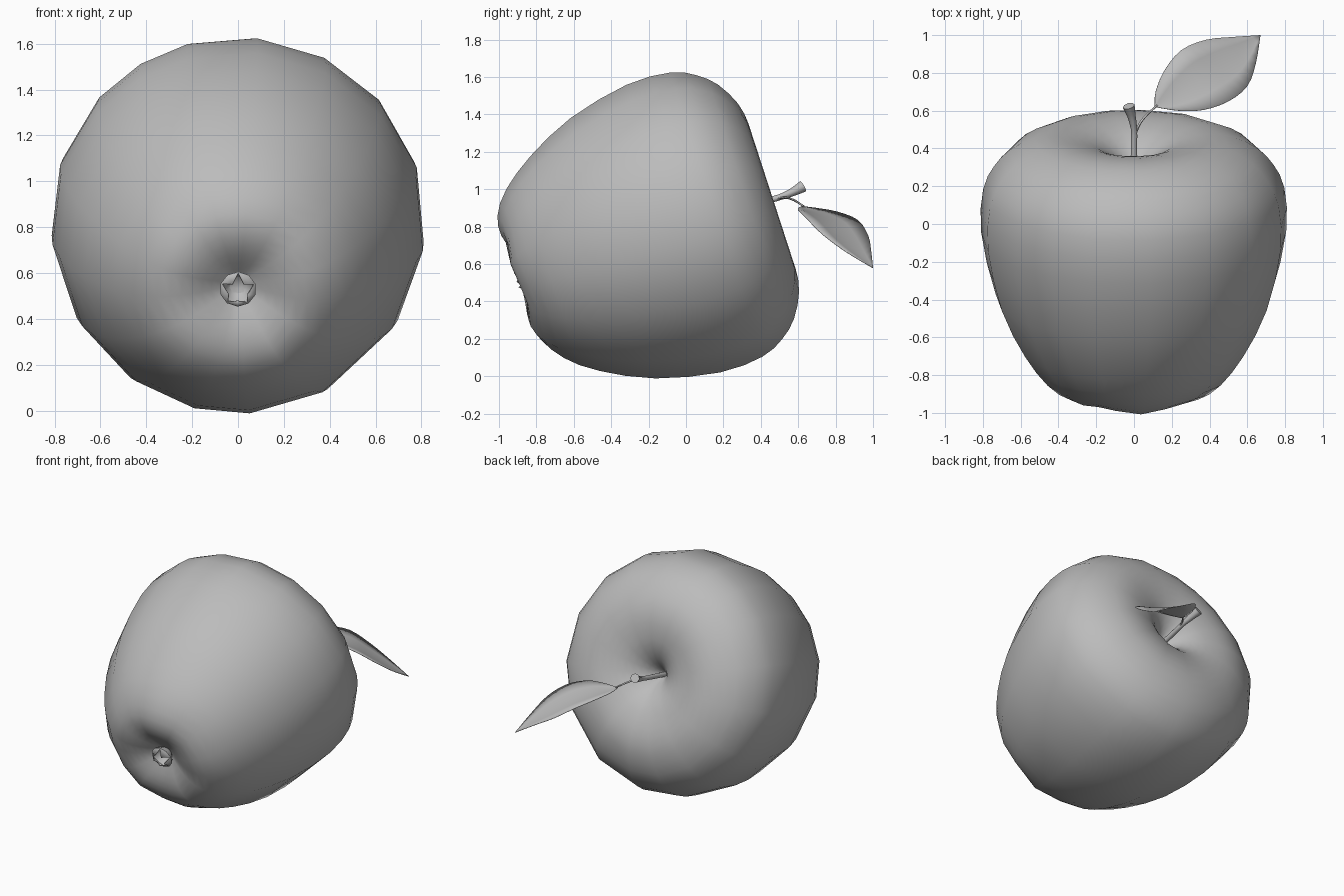
import bpy, bmesh, math
from mathutils import Vector

if "Cube" in bpy.data.objects:
    bpy.data.objects.remove(bpy.data.objects["Cube"], do_unlink=True)

grey = bpy.data.materials.new("plain_grey")
grey.use_nodes = True
grey.diffuse_color = (0.5, 0.5, 0.5, 1)
grey.node_tree.nodes["Principled BSDF"].inputs["Base Color"].default_value = (0.5, 0.5, 0.5, 1)

# Core axis: the fruit lies on its side, stem end tilted up
TILT = math.radians(18)
ALONG = Vector((0, math.cos(TILT), math.sin(TILT)))
UP = Vector((0, -math.sin(TILT), math.cos(TILT)))


def place(t, r, angle):
    return (ALONG * t + UP * (0.773 + r * math.sin(angle))
            + Vector((r * math.cos(angle), 0, 0)))


def finish(name, bm, solid=True):
    if solid:
        bmesh.ops.recalc_face_normals(bm, faces=bm.faces)
    mesh = bpy.data.meshes.new(name)
    bm.to_mesh(mesh)
    bm.free()
    mesh.materials.append(grey)
    obj = bpy.data.objects.new(name, mesh)
    bpy.context.collection.objects.link(obj)
    bpy.ops.object.select_all(action='DESELECT')
    obj.select_set(True)
    bpy.context.view_layer.objects.active = obj
    bpy.ops.object.shade_smooth_by_angle(angle=math.radians(60))
    return obj


def loft(bm, rings, closed=True):
    rows = [[bm.verts.new(p) for p in ring] for ring in rings]
    for a, b in zip(rows, rows[1:]):
        n = len(a)
        for i in range(n if closed else n - 1):
            j = (i + 1) % n
            bm.faces.new((a[i], a[j], b[j], b[i]))
    return rows


def smooth_path(points, steps):
    # Catmull-Rom interpolation through the points
    pts = [Vector(p) for p in points]
    pts = [pts[0] * 2 - pts[1]] + pts + [pts[-1] * 2 - pts[-2]]
    out = []
    for a, b, c, d in zip(pts, pts[1:], pts[2:], pts[3:]):
        for k in range(steps):
            s = k / steps
            out.append(0.5 * (2 * b + (c - a) * s + (2 * a - 5 * b + 4 * c - d) * s ** 2
                              + (3 * b - a - 3 * c + d) * s ** 3))
    return out + [pts[-2]]


# Fruit body: hand-cut uneven sides, softly lobed at the blossom end
profile = [(-0.60, 0.02), (-0.63, 0.08), (-0.67, 0.16), (-0.695, 0.25), (-0.682, 0.355),
           (-0.595, 0.48), (-0.43, 0.605), (-0.16, 0.735), (0.18, 0.812), (0.42, 0.802),
           (0.55, 0.745), (0.645, 0.66), (0.715, 0.53), (0.735, 0.41), (0.722, 0.30),
           (0.69, 0.20), (0.63, 0.11), (0.56, 0.05), (0.50, 0.01)]
sides = [84, 62, 40, 17, -7, -31, -60, -86, -105, -127, -150, -175, -198, -221, -238, -254]


def body_ring(t, r):
    weight = max(0, min(1, (-t - 0.5) / 0.15)) * min(1, r / 0.25)
    return [place(t - 0.012 * weight * math.cos(math.radians(5 * (s - 84))), r, math.radians(s))
            for s in sides]


bm = bmesh.new()
rows = loft(bm, [body_ring(p.x, p.y) for p in smooth_path([(t, r, 0) for t, r in profile], 2)])
bm.faces.new(rows[0])
bm.faces.new(rows[-1])
finish("fruit_body", bm)


# Stem and leaf stalk: round tubes along a path
def tube(name, points, radii, count):
    path = smooth_path(points, 3)
    rings = []
    for i, p in enumerate(path):
        direction = (path[min(i + 1, len(path) - 1)] - path[max(i - 1, 0)]).normalized()
        side = direction.cross(Vector((0, 0, 1))).normalized()
        top = side.cross(direction)
        f = i / (len(path) - 1) * (len(radii) - 1)
        k = min(int(f), len(radii) - 2)
        r = radii[k] + (radii[k + 1] - radii[k]) * (f - k)
        rings.append([p + r * (side * math.cos(a) + top * math.sin(a))
                      for a in (math.tau * j / count for j in range(count))])
    bm = bmesh.new()
    rows = loft(bm, rings)
    bm.faces.new(rows[0])
    bm.faces.new(rows[-1])
    return finish(name, bm)


tube("stem", [(0, 0.2, 0.88), (0, 0.4, 0.93), (0, 0.5, 0.957), (-0.013, 0.57, 0.985), (-0.028, 0.625, 1.015)],
     [0.018, 0.017, 0.016, 0.022, 0.032], 8)
tube("leaf_stalk", [(0, 0.46, 0.945), (0.03, 0.53, 0.955), (0.07, 0.58, 0.94), (0.125, 0.63, 0.908)],
     [0.007, 0.006, 0.005], 6)

# Leaf blade: two curved edges with a slightly sunken midrib
base, tip = (0.11, 0.62, 0.91), (0.67, 1.0, 0.58)
edge_a = smooth_path([base, (0.115, 0.70, 0.90), (0.16, 0.81, 0.88), (0.25, 0.92, 0.835),
                      (0.38, 0.975, 0.75), (0.52, 0.99, 0.67), tip], 3)
edge_b = smooth_path([base, (0.24, 0.60, 0.90), (0.37, 0.605, 0.885), (0.50, 0.65, 0.84),
                      (0.60, 0.73, 0.76), (0.645, 0.85, 0.67), tip], 3)
rings = []
for a, b in zip(edge_a, edge_b):
    sag = Vector((0, 0, -0.06 * (a - b).length))
    rings.append([a.lerp(b, f / 4) + sag * math.sin(math.pi * f / 4) for f in range(5)])
bm = bmesh.new()
loft(bm, rings, closed=False)
bmesh.ops.remove_doubles(bm, verts=bm.verts, dist=0.0005)
leaf = finish("leaf", bm)
thick = leaf.modifiers.new("thickness", 'SOLIDIFY')
thick.thickness = 0.003

# Dried blossom: a small flared cup with five pointed sepals
bm = bmesh.new()
rings = []
for t, r, point_t, point_r in [(-0.59, 0.03, 0, 0), (-0.63, 0.06, 0, 0),
                               (-0.665, 0.08, 0, 0), (-0.665, 0.074, -0.04, -0.03)]:
    rings.append([place(t + point_t * (i % 2), r + point_r * (i % 2), math.tau * i / 10 + 0.3)
                  for i in range(10)])
rows = loft(bm, rings)
bm.faces.new(rows[0])
cup = finish("blossom_cup", bm)
cup.modifiers.new("thickness", 'SOLIDIFY').thickness = 0.005
